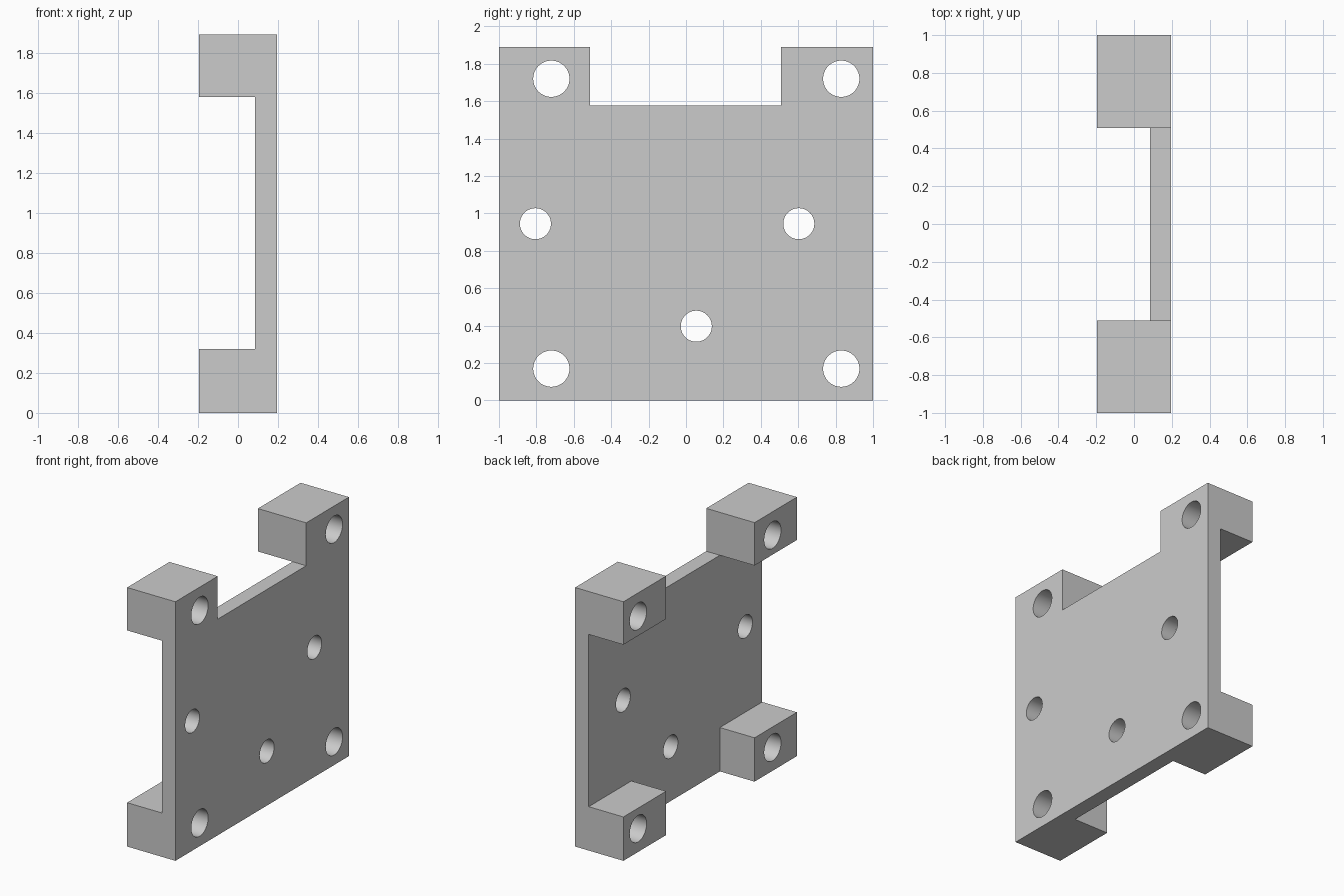
import bpy
import math

cube = bpy.data.objects.get("Cube")
if cube:
    bpy.data.objects.remove(cube, do_unlink=True)

# Overall size, plate inner face, and the gaps between the corner posts
HALF_X, HALF_Y, HEIGHT = 0.195, 1.0, 1.89
PLATE_X = 0.085
GAP_Y = (-0.512, 0.508)
GAP_Z = (0.32, 1.577)
OVER = 0.2

grey = bpy.data.materials.new("plain grey")
grey.use_nodes = True
color = (0.6, 0.6, 0.6, 1)
grey.diffuse_color = color
grey.node_tree.nodes["Principled BSDF"].inputs["Base Color"].default_value = color


def box(name, xs, ys, zs):
    bpy.ops.mesh.primitive_cube_add(size=1)
    ob = bpy.context.object
    ob.name = name
    ob.location = [(a + b) / 2 for a, b in (xs, ys, zs)]
    ob.scale = [b - a for a, b in (xs, ys, zs)]
    bpy.ops.object.transform_apply(location=True, rotation=True, scale=True)
    ob.data.materials.append(grey)
    return ob


def drill(name, y, z, radius):
    bpy.ops.mesh.primitive_cylinder_add(vertices=64, radius=radius, depth=1,
                                        location=(0, y, z),
                                        rotation=(0, math.pi / 2, 0))
    ob = bpy.context.object
    ob.name = name
    ob.data.materials.append(grey)
    return ob


def cut(target, cutter):
    cutter.hide_render = True
    mod = target.modifiers.new("cut", 'BOOLEAN')
    mod.operation = 'DIFFERENCE'
    mod.solver = 'EXACT'
    mod.object = cutter
    bpy.ops.object.select_all(action='DESELECT')
    bpy.context.view_layer.objects.active = target
    target.select_set(True)
    bpy.ops.object.modifier_apply(modifier=mod.name)
    bpy.data.objects.remove(cutter, do_unlink=True)


# Solid block that becomes a plate with four corner posts
plate = box("mounting_plate", (-HALF_X, HALF_X), (-HALF_Y, HALF_Y), (0, HEIGHT))
inner = (-HALF_X - OVER, PLATE_X)
full_y = (-HALF_Y - OVER, HALF_Y + OVER)

# Cross-shaped recess between the posts, then the notch in the top edge
cut(plate, box("vertical_channel", inner, GAP_Y, (-OVER, HEIGHT + OVER)))
cut(plate, box("horizontal_channel", inner, full_y, GAP_Z))
cut(plate, box("top_notch", (-HALF_X - OVER, HALF_X + OVER), GAP_Y,
               (GAP_Z[1], HEIGHT + OVER)))

# Corner holes through the posts
for y in (-0.72, 0.83):
    for z in (0.17, 1.72):
        cut(plate, drill("corner_hole", y, z, 0.097))

# Smaller holes through the plate
for y, z in ((-0.805, 0.945), (0.603, 0.945), (0.055, 0.397)):
    cut(plate, drill("plate_hole", y, z, 0.083))

# Smooth hole walls, sharp edges elsewhere
plate.select_set(True)
bpy.context.view_layer.objects.active = plate
bpy.ops.object.shade_smooth_by_angle(angle=math.radians(30))
